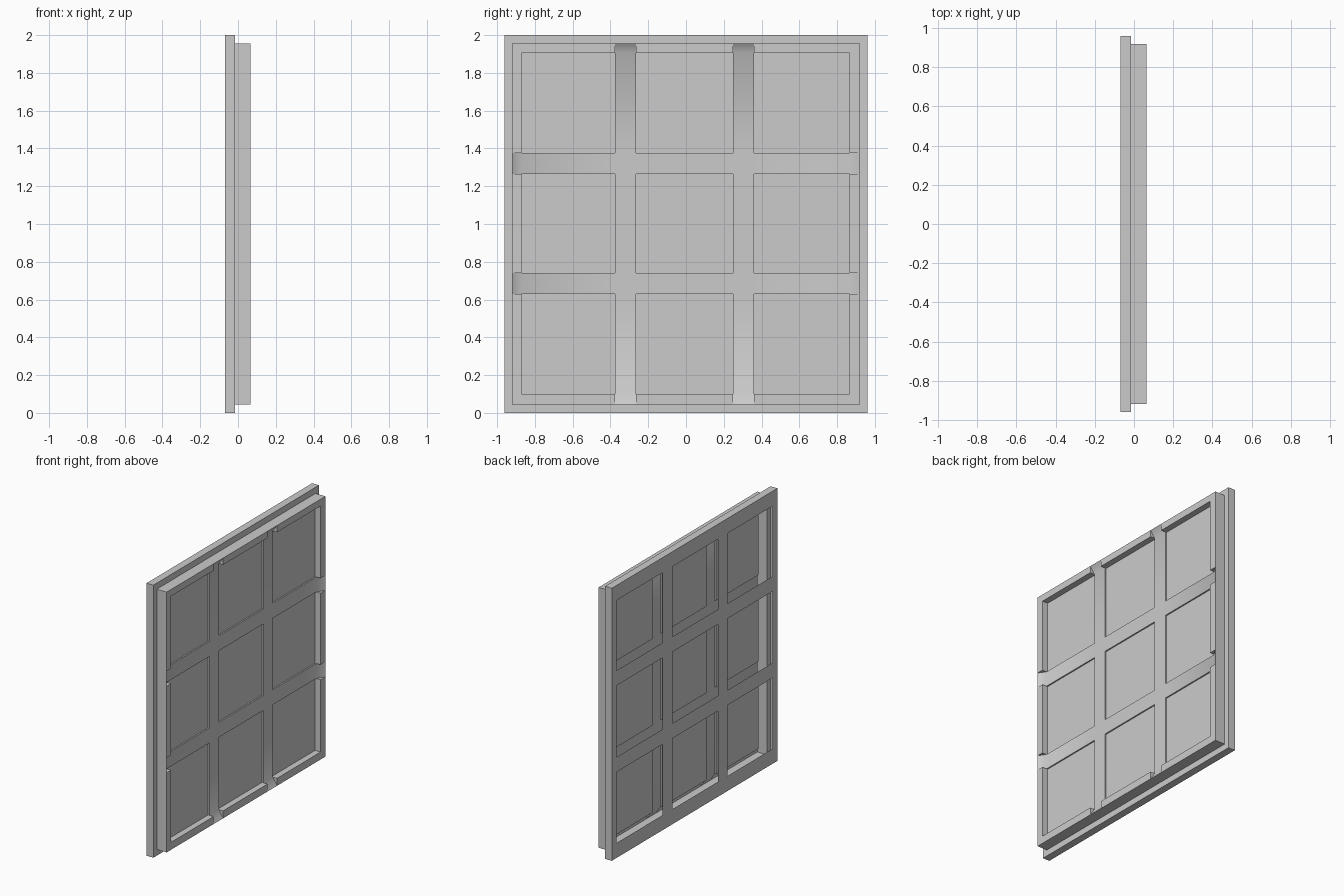
import bpy, bmesh

if "Cube" in bpy.data.objects:
    bpy.data.objects.remove(bpy.data.objects["Cube"])


def make_object(name, quads, smooth=False):
    bm = bmesh.new()
    for q in quads:
        pts = []
        for p in q:
            if p not in pts:
                pts.append(p)
        bm.faces.new([bm.verts.new(p) for p in pts])
    bmesh.ops.remove_doubles(bm, verts=bm.verts, dist=1e-5)
    bmesh.ops.recalc_face_normals(bm, faces=bm.faces)
    me = bpy.data.meshes.new(name)
    bm.to_mesh(me)
    bm.free()
    ob = bpy.data.objects.new(name, me)
    bpy.context.collection.objects.link(ob)
    if smooth:
        bpy.ops.object.select_all(action='DESELECT')
        ob.select_set(True)
        bpy.context.view_layer.objects.active = ob
        bpy.ops.object.shade_smooth_by_angle(angle=0.7)
    return ob


def cell(ys, zs, i, j, xs):
    """Quad over grid cell i, j; xs gives depth at its four corners."""
    c = [(i, j), (i + 1, j), (i + 1, j + 1), (i, j + 1)]
    return [(x, ys[a], zs[b]) for x, (a, b) in zip(xs, c)]


def is_pane(i, j):
    return i in (1, 3, 5) and j in (1, 3, 5)


# Casing shell: outer edge, flange step and sash edge
def loop(x, hy, z0, z1):
    return [(x, -hy, z0), (x, hy, z0), (x, hy, z1), (x, -hy, z1)]


loops = [loop(-0.07, 0.96, 0, 2), loop(-0.015, 0.96, 0, 2),
         loop(-0.015, 0.92, 0.045, 1.955), loop(0.065, 0.92, 0.045, 1.955)]
shell = []
for a, b in zip(loops, loops[1:]):
    for k in range(4):
        n = (k + 1) % 4
        shell.append([a[k], a[n], b[n], b[k]])
make_object("casing_edges", shell)

# Flat lattice on the back
by = [-0.96, -0.905, -0.383, -0.27, 0.255, 0.37, 0.905, 0.96]
bz = [0, 0.11, 0.63, 0.74, 1.265, 1.375, 1.89, 2]
make_object("back_lattice", [cell(by, bz, i, j, [-0.07] * 4)
                             for i in range(7) for j in range(7) if not is_pane(i, j)])

# Front sash: raised rim, recessed bars, panes set slightly deeper
fy = [-0.92, -0.87, -0.375, -0.265, 0.25, 0.36, 0.865, 0.92]
fz = [0.045, 0.10, 0.63, 0.74, 1.265, 1.375, 1.905, 1.955]
RIM, BAR, PANE = 0.065, 0.03, 0.02


def depths(i, j):
    if is_pane(i, j):
        return [PANE] * 4
    if 0 < i < 6 and 0 < j < 6:
        return [BAR] * 4
    # rim slopes down to meet the bar ends
    if i in (2, 4):
        return [RIM, RIM, BAR, BAR] if j == 0 else [BAR, BAR, RIM, RIM]
    if j in (2, 4):
        return [RIM, BAR, BAR, RIM] if i == 0 else [BAR, RIM, RIM, BAR]
    return [RIM] * 4


sash, panes = [], []
for i in range(7):
    for j in range(7):
        d = depths(i, j)
        q = cell(fy, fz, i, j, d)
        (panes if is_pane(i, j) else sash).append(q)
        # step walls towards the next cell in y and in z
        if i < 6:
            e = depths(i + 1, j)
            r = cell(fy, fz, i + 1, j, e)
            if d[1] != e[0] or d[2] != e[3]:
                sash.append([q[1], q[2], r[3], r[0]])
        if j < 6:
            e = depths(i, j + 1)
            r = cell(fy, fz, i, j + 1, e)
            if d[3] != e[0] or d[2] != e[1]:
                sash.append([q[3], q[2], r[1], r[0]])
make_object("front_sash", sash, smooth=True)
make_object("panes", panes)
